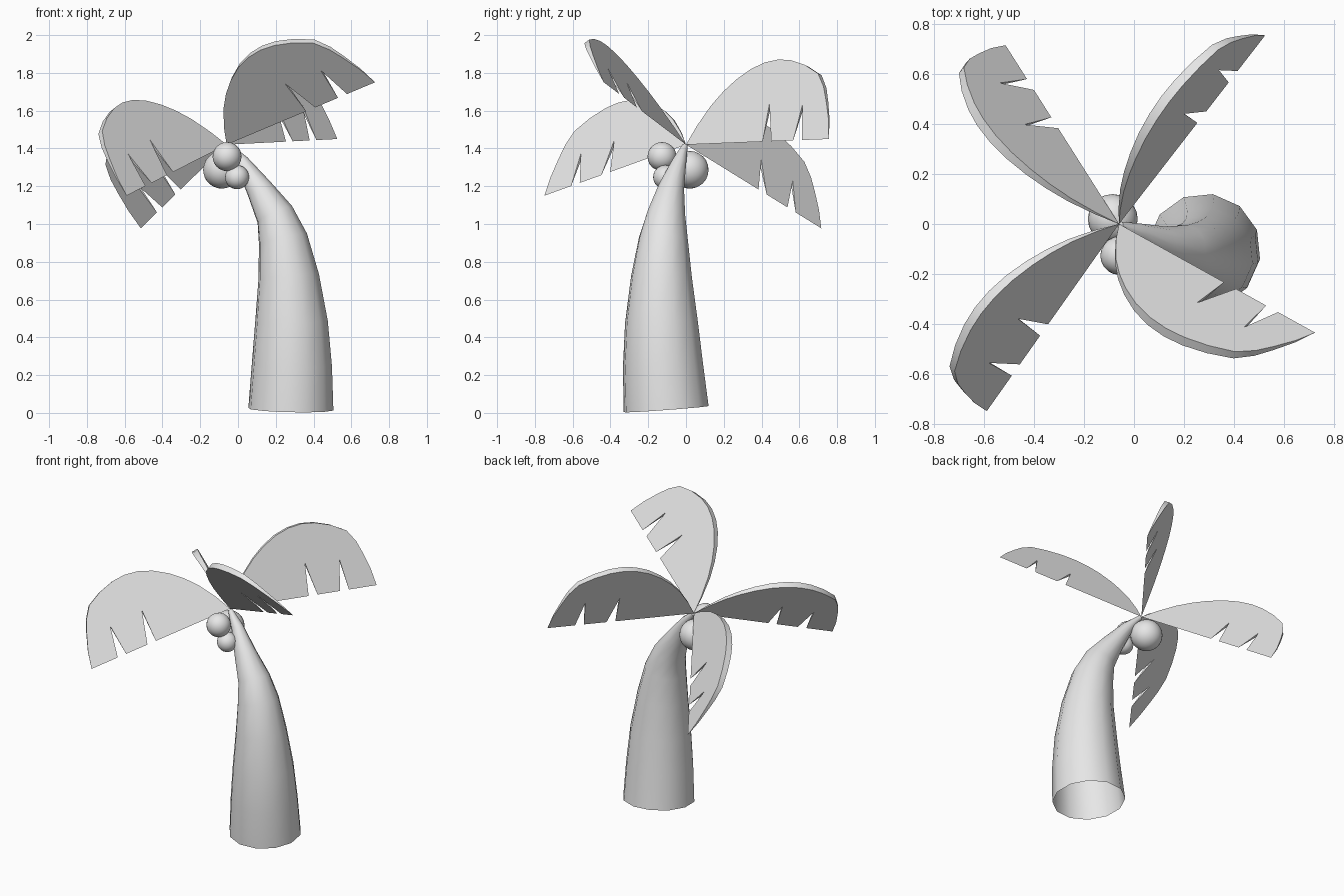
import bpy, bmesh, math
from mathutils import Vector

if "Cube" in bpy.data.objects:
    bpy.data.objects.remove(bpy.data.objects["Cube"])

grey = bpy.data.materials.new("plain_grey")
grey.diffuse_color = (0.8, 0.8, 0.8, 1)
grey.use_nodes = True
grey.node_tree.nodes["Principled BSDF"].inputs["Base Color"].default_value = grey.diffuse_color


def finish(name, bm, angle):
    bmesh.ops.recalc_face_normals(bm, faces=bm.faces)
    mesh = bpy.data.meshes.new(name)
    bm.to_mesh(mesh)
    bm.free()
    mesh.materials.append(grey)
    obj = bpy.data.objects.new(name, mesh)
    bpy.context.collection.objects.link(obj)
    bpy.ops.object.select_all(action='DESELECT')
    obj.select_set(True)
    bpy.context.view_layer.objects.active = obj
    bpy.ops.object.shade_smooth_by_angle(angle=math.radians(angle))
    return obj


# Trunk: twelve-sided rings along a leaning curve, open at the base
SIDES = 12
rings = [(.28, -.105, .02, .228), (.285, -.122, .25, .215), (.283, -.13, .48, .195),
         (.268, -.13, .72, .163), (.238, -.12, .92, .132), (.195, -.105, 1.05, .103),
         (.11, -.078, 1.19, .07), (.02, -.035, 1.33, .038), (-.055, -.005, 1.415, .015)]
bm = bmesh.new()
loops = []
for i, (x, y, z, r) in enumerate(rings):
    a = Vector(rings[max(i - 1, 0)][:3])
    b = Vector(rings[min(i + 1, len(rings) - 1)][:3])
    t = (b - a).normalized()
    side = Vector((0, 1, 0)).cross(t).normalized()
    back = t.cross(side)
    loop = []
    for k in range(SIDES):
        ang = math.tau * (k - 0.3) / SIDES
        loop.append(bm.verts.new(Vector((x, y, z)) + r * (side * math.cos(ang) + back * math.sin(ang))))
    loops.append(loop)
for lo, hi in zip(loops, loops[1:]):
    for k in range(SIDES):
        n = (k + 1) % SIDES
        bm.faces.new((lo[k], lo[n], hi[n], hi[k]))
bm.faces.new(loops[-1])
finish("trunk", bm, 50)

# Coconuts: three smooth balls under the crown
for i, (x, y, z, r) in enumerate([(-.058, -.127, 1.357, .077), (-.005, -.11, 1.248, .064),
                                  (-.085, .02, 1.287, .1)]):
    bm = bmesh.new()
    bmesh.ops.create_icosphere(bm, subdivisions=3, radius=r)
    bmesh.ops.translate(bm, verts=bm.verts, vec=(x, y, z))
    finish(f"coconut_{i + 1}", bm, 60)

# Frond outline: (distance along the straight edge, height above it)
arc = [(0, 0), (.05, .10), (.121, .211), (.19, .29), (.263, .354), (.35, .41), (.438, .444),
       (.525, .457), (.61, .45), (.71, .42), (.807, .37), (.86, .295), (.894, .215),
       (.932, .11), (.957, 0)]
teeth = [(.776, 0), (.739, .198), (.718, 0), (.571, 0), (.515, .21), (.513, 0)]
outline = arc + teeth
HUB = Vector((-.06, 0, 1.42))
WEDGE = 0.09      # thickness grows from the straight edge to the arc


def frond(name, along, up):
    u = Vector(along).normalized()
    v = Vector(up)
    v = (v - u * v.dot(u)).normalized()
    n = u.cross(v)
    if n.z < 0:
        n = -n
    bm = bmesh.new()
    top, low = [], []
    for a, h in outline:
        p = HUB + u * a + v * h
        vert = bm.verts.new(p)
        top.append(vert)
        low.append(bm.verts.new(p - n * WEDGE * h) if h > 0 else vert)
    bm.faces.new(top)
    bm.faces.new(low[::-1])
    for i in range(len(top)):
        j = (i + 1) % len(top)
        wall = list(dict.fromkeys((top[i], low[i], low[j], top[j])))
        if len(wall) > 2:
            bm.faces.new(wall)
    finish(name, bm, 35)


# Four fronds fanned around the crown
frond("frond_front_left", (-.53, -.75, -.27), (-.572, .115, .811))
frond("frond_back_right", (.585, .755, .03), (-.263, .163, .952))
frond("frond_back_left", (-.457, .72, -.445), (-.645, .063, .762))
frond("frond_front_right", (.785, -.435, .33), (-.531, -.392, .751))
